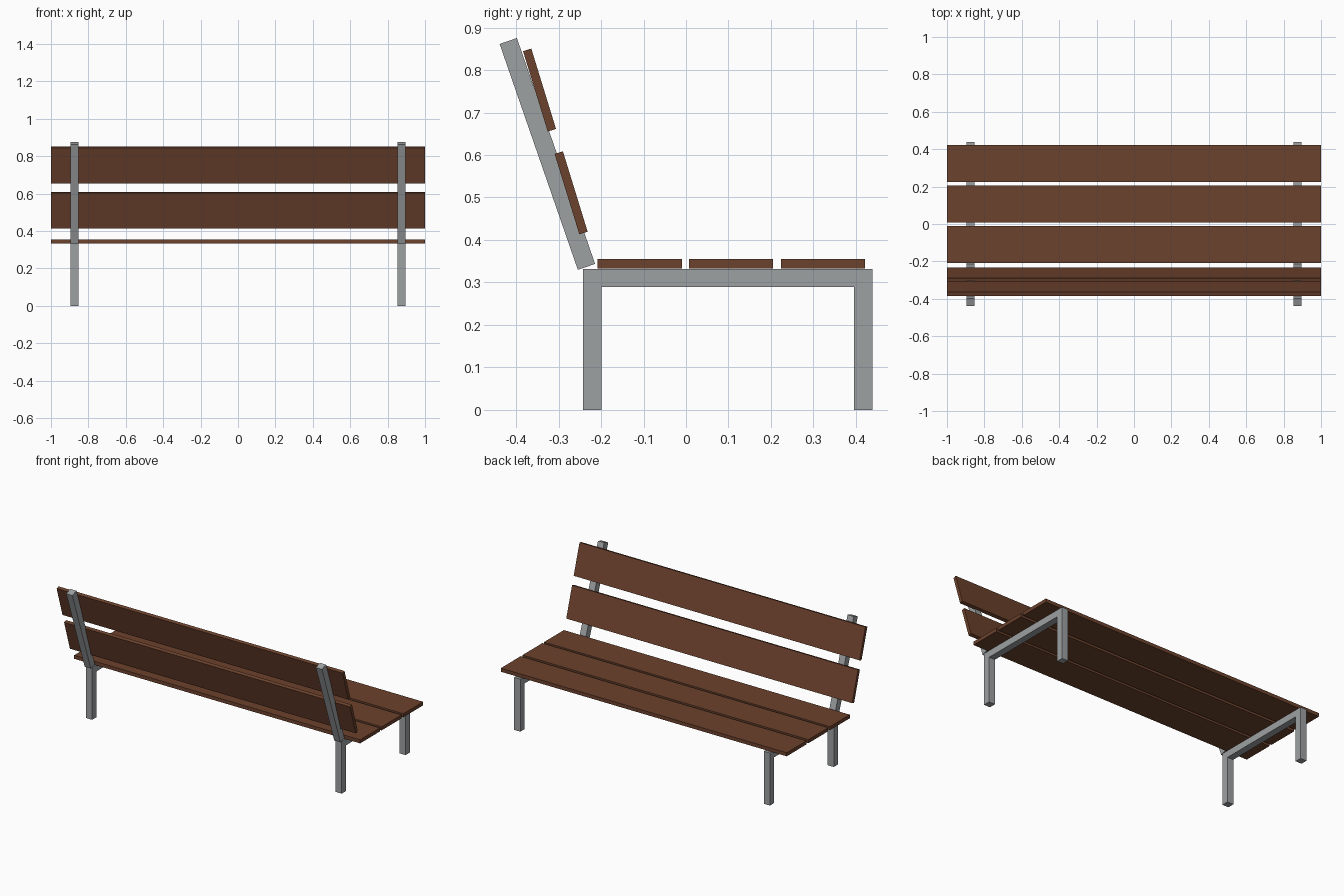
import bpy, bmesh, math
from mathutils import Matrix

if "Cube" in bpy.data.objects:
    bpy.data.objects.remove(bpy.data.objects["Cube"])


def material(name, rgb):
    m = bpy.data.materials.new(name)
    m.diffuse_color = (*rgb, 1.0)
    m.use_nodes = True
    m.node_tree.nodes["Principled BSDF"].inputs["Base Color"].default_value = m.diffuse_color
    return m


wood = material("brown wood", (0.150, 0.054, 0.026))
metal = material("grey metal", (0.34, 0.355, 0.365))


def finish(name, bm, mat):
    bmesh.ops.recalc_face_normals(bm, faces=bm.faces)
    me = bpy.data.meshes.new(name)
    bm.to_mesh(me)
    bm.free()
    me.materials.append(mat)
    ob = bpy.data.objects.new(name, me)
    bpy.context.collection.objects.link(ob)
    return ob


def box(name, centre, size, mat, tilt=0.0):
    """Box tilted about x, in degrees (positive leans towards -y)."""
    bm = bmesh.new()
    bmesh.ops.create_cube(bm, size=1.0)
    bmesh.ops.transform(bm, verts=bm.verts, matrix=Matrix.Translation(centre)
                        @ Matrix.Rotation(math.radians(tilt), 4, 'X')
                        @ Matrix.Diagonal((*size, 1.0)))
    return finish(name, bm, mat)


def extrude_profile(name, pts, x0, x1, mat):
    """Solid from a (y, z) outline between two x positions."""
    bm = bmesh.new()
    face = bm.faces.new([bm.verts.new((x0, y, z)) for y, z in pts])
    ext = bmesh.ops.extrude_face_region(bm, geom=[face])
    moved = [v for v in ext["geom"] if isinstance(v, bmesh.types.BMVert)]
    bmesh.ops.translate(bm, verts=moved, vec=(x1 - x0, 0, 0))
    return finish(name, bm, mat)


BAR = 0.043
# leg frames: two legs joined by a rail, plus the leaning back post
frame = [(-0.242, 0), (-0.199, 0), (-0.199, 0.289), (0.396, 0.289),
         (0.396, 0), (0.439, 0), (0.439, 0.332), (-0.242, 0.332)]
for side, x in (("left", -0.873), ("right", 0.873)):
    extrude_profile(side + "_leg_frame", frame, x - BAR / 2, x + BAR / 2, metal)
    box(side + "_back_post", (x, -0.3265, 0.6025), (BAR, BAR, 0.563), metal, 19.1)

# seat slats
for i, y in enumerate((-0.109, 0.106, 0.323)):
    box(f"seat_slat_{i + 1}", (0, y, 0.3443), (2.0, 0.198, 0.0225), wood)

# backrest slats
for name, y, z in (("lower", -0.2706, 0.511), ("upper", -0.345, 0.753)):
    box(name + "_back_slat", (0, y, z), (2.0, 0.0205, 0.198), wood, 17.1)
